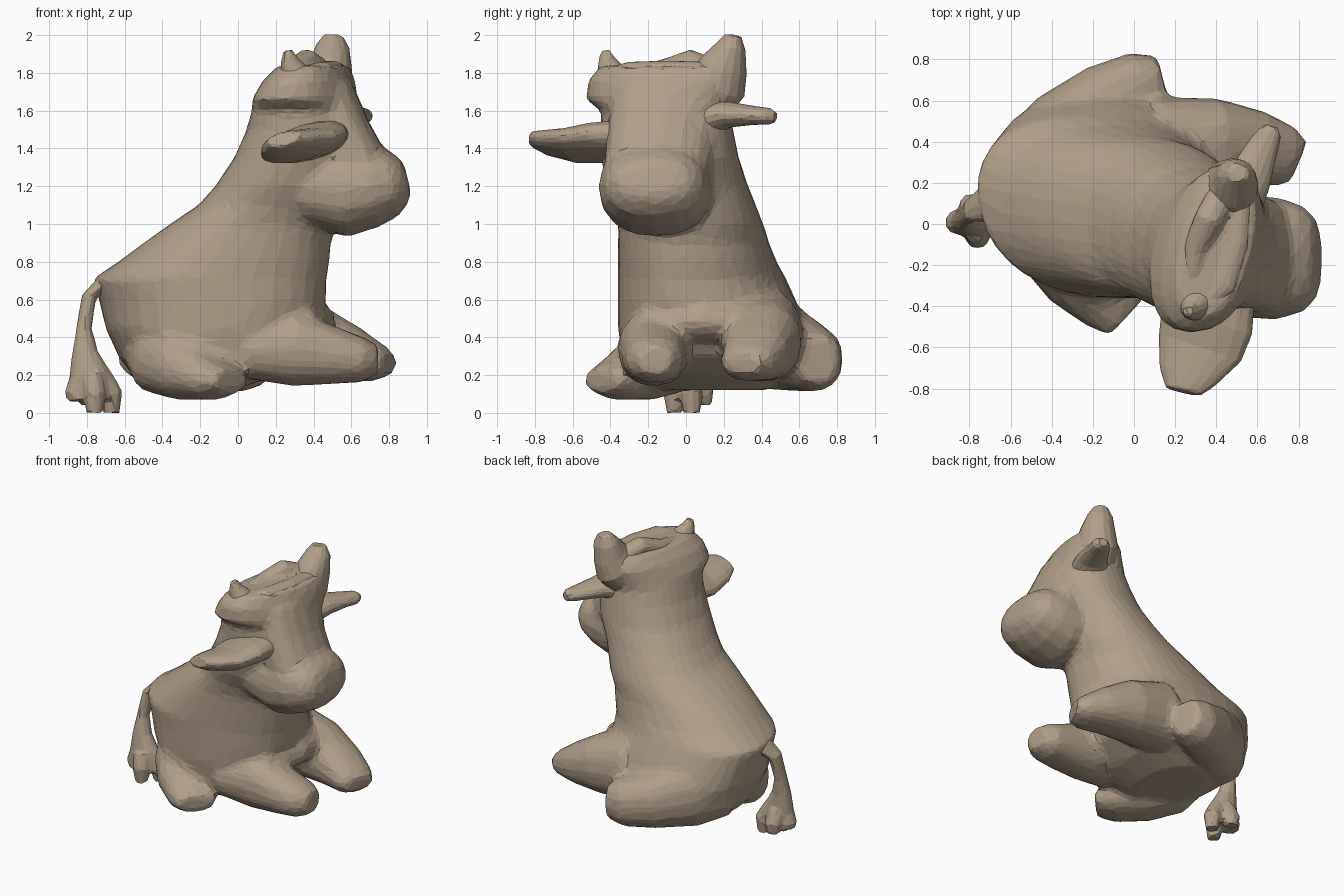
import bpy, bmesh
from math import cos, sin, pi
from mathutils import Vector

hide = bpy.data.materials.new("brown_hide")
hide.diffuse_color = (0.44, 0.345, 0.25, 1)


def loft(name, rings, n=20, power=1.0):
    """Closed skin through rings given as (centre, half axis u, half axis v)."""
    bm = bmesh.new()
    loops = []
    for c, u, v in rings:
        loop = []
        for i in range(n):
            a, b = cos(2 * pi * i / n), sin(2 * pi * i / n)
            a = abs(a) ** power * (1 if a > 0 else -1)
            b = abs(b) ** power * (1 if b > 0 else -1)
            loop.append(bm.verts.new(c + u * a + v * b))
        loops.append(loop)
    for p, q in zip(loops, loops[1:]):
        for i in range(n):
            j = (i + 1) % n
            bm.faces.new((p[i], p[j], q[j], q[i]))
    bm.faces.new(loops[0][::-1])
    bm.faces.new(loops[-1])
    bmesh.ops.recalc_face_normals(bm, faces=bm.faces)
    me = bpy.data.meshes.new(name)
    bm.to_mesh(me)
    bm.free()
    ob = bpy.data.objects.new(name, me)
    bpy.context.collection.objects.link(ob)
    return ob


def tube(name, path, up=(0, 0, 1), roll=0.0, power=1.0):
    """Swept tube; each path point is x, y, z, half width, half height."""
    pts = [Vector(p[:3]) for p in path]
    rings = []
    for i, p in enumerate(path):
        d = (pts[min(i + 1, len(pts) - 1)] - pts[max(i - 1, 0)]).normalized()
        side = Vector(up).cross(d).normalized()
        top = d.cross(side)
        u = side * cos(roll) + top * sin(roll)
        v = top * cos(roll) - side * sin(roll)
        rings.append((pts[i], u * p[3], v * p[4]))
    return loft(name, rings, 16, power)


def keep_largest_shell(me):
    """Drop stray inner shells left by the remesh."""
    bm = bmesh.new()
    bm.from_mesh(me)
    left, shells = set(bm.verts), []
    while left:
        stack = [left.pop()]
        shell = list(stack)
        while stack:
            for e in stack.pop().link_edges:
                for w in e.verts:
                    if w in left:
                        left.remove(w)
                        stack.append(w)
                        shell.append(w)
        shells.append(shell)
    shells.sort(key=len)
    bmesh.ops.delete(bm, geom=[v for s in shells[:-1] for v in s], context='VERTS')
    bm.to_mesh(me)
    bm.free()


def fuse(name, parts, voxel, smooth, faces):
    """Melt parts into one faceted, clay-like skin."""
    bpy.ops.object.select_all(action='DESELECT')
    for p in parts:
        p.select_set(True)
    ob = parts[0]
    bpy.context.view_layer.objects.active = ob
    if len(parts) > 1:
        bpy.ops.object.join()
    ob.name = ob.data.name = name
    m = ob.modifiers.new("melt", 'REMESH')
    m.mode, m.voxel_size = 'VOXEL', voxel
    bpy.ops.object.modifier_apply(modifier=m.name)
    keep_largest_shell(ob.data)
    m = ob.modifiers.new("soften", 'SMOOTH')
    m.factor, m.iterations = 0.5, smooth
    bpy.ops.object.modifier_apply(modifier=m.name)
    m = ob.modifiers.new("facets", 'DECIMATE')
    m.ratio = min(1.0, faces / (2 * len(ob.data.polygons)))
    bpy.ops.object.modifier_apply(modifier=m.name)
    ob.data.shade_flat()
    ob.data.materials.clear()
    ob.data.materials.append(hide)
    return ob


# Torso, neck and skull: z, x min, x max, y min, y max, plan skew
sections = [
    (0.12, -0.40, -0.02, -0.18, 0.42, 0), (0.19, -0.55, 0.18, -0.27, 0.57, -0.05),
    (0.30, -0.63, 0.34, -0.34, 0.65, -0.1), (0.45, -0.70, 0.43, -0.36, 0.64, -0.1),
    (0.60, -0.73, 0.46, -0.36, 0.58, -0.15), (0.71, -0.76, 0.46, -0.36, 0.53, -0.18),
    (0.80, -0.63, 0.48, -0.36, 0.48, -0.12), (0.90, -0.50, 0.49, -0.36, 0.44, -0.08),
    (1.00, -0.36, 0.52, -0.36, 0.41, 0), (1.10, -0.21, 0.55, -0.38, 0.37, 0),
    (1.20, -0.12, 0.59, -0.42, 0.33, 0), (1.35, -0.02, 0.66, -0.45, 0.28, 0.05),
    (1.50, 0.05, 0.66, -0.45, 0.25, 0.10), (1.60, 0.08, 0.64, -0.45, 0.23, 0.15),
    (1.66, 0.09, 0.62, -0.53, 0.25, 0.20), (1.76, 0.15, 0.60, -0.52, 0.29, 0.20),
    (1.84, 0.23, 0.57, -0.45, 0.25, 0.20)]
rings = []
for z, x0, x1, y0, y1, skew in sections:
    hy = (y1 - y0) / 2
    rings.append((Vector(((x0 + x1) / 2, (y0 + y1) / 2, z)),
                  Vector(((x1 - x0) / 2, 0, 0)), Vector((skew * hy, hy, 0))))
parts = [loft("torso", rings, 32, 0.88)]

# Broad muzzle blending into the bridge of the nose
parts.append(tube("muzzle", [
    (0.22, -0.12, 1.22, 0.25, 0.16), (0.42, -0.14, 1.20, 0.29, 0.22),
    (0.58, -0.16, 1.18, 0.30, 0.25), (0.71, -0.17, 1.20, 0.295, 0.22),
    (0.82, -0.17, 1.22, 0.26, 0.18), (0.88, -0.17, 1.23, 0.20, 0.12),
    (0.90, -0.17, 1.235, 0.12, 0.07)], power=0.88))
parts.append(tube("nose", [(0.46, -0.11, 1.68, 0.28, 0.16), (0.54, -0.13, 1.47, 0.29, 0.17),
                           (0.64, -0.16, 1.25, 0.28, 0.19)], up=(1, 0, 0), power=0.9))

# Four legs spread out from the sitting body
legs = {
    "front_leg_near": [(-0.10, -0.20, 0.35, 0.10, 0.08), (0.05, -0.20, 0.33, 0.16, 0.15),
                       (0.30, -0.17, 0.34, 0.19, 0.20), (0.52, -0.17, 0.30, 0.17, 0.15),
                       (0.66, -0.165, 0.28, 0.15, 0.12), (0.74, -0.16, 0.28, 0.09, 0.08)],
    "front_leg_far": [(0.10, 0.40, 0.42, 0.22, 0.25), (0.40, 0.40, 0.37, 0.21, 0.21),
                      (0.60, 0.37, 0.31, 0.18, 0.15), (0.74, 0.325, 0.265, 0.15, 0.10),
                      (0.80, 0.30, 0.26, 0.11, 0.06)],
    "hind_leg_far": [(-0.50, 0.28, 0.42, 0.20, 0.24), (-0.34, 0.45, 0.37, 0.21, 0.25),
                     (-0.13, 0.60, 0.31, 0.19, 0.20), (0.04, 0.685, 0.28, 0.16, 0.17),
                     (0.14, 0.71, 0.28, 0.11, 0.13)],
    "hind_leg_near": [(-0.55, 0.08, 0.36, 0.08, 0.10), (-0.42, -0.08, 0.30, 0.18, 0.20),
                      (-0.27, -0.23, 0.23, 0.20, 0.17), (-0.12, -0.37, 0.175, 0.17, 0.11),
                      (-0.035, -0.45, 0.17, 0.13, 0.065)],
}
for name, path in legs.items():
    parts.append(tube(name, path, power=0.9))

# Near hip, and the lap bulge joining the front legs to the chest
parts.append(tube("hip", [(-0.52, -0.10, 0.38, 0.08, 0.12), (-0.36, -0.13, 0.34, 0.20, 0.24),
                          (-0.18, -0.16, 0.32, 0.21, 0.21), (0.00, -0.18, 0.30, 0.16, 0.14)]))
parts.append(tube("lap", [(0.26, -0.22, 0.46, 0.16, 0.12), (0.30, 0.10, 0.49, 0.22, 0.13),
                          (0.30, 0.42, 0.47, 0.18, 0.12)]))
fuse("body", parts, 0.021, 10, 3200)

# Horns: a tall blunt one and a short one
fuse("horn_far", [tube("horn", [
    (0.43, 0.10, 1.62, 0.15, 0.13), (0.47, 0.165, 1.74, 0.14, 0.16),
    (0.49, 0.20, 1.84, 0.115, 0.13), (0.50, 0.24, 1.94, 0.09, 0.08),
    (0.505, 0.25, 2.00, 0.05, 0.045)], up=(0, 1, 0))], 0.014, 3, 240)
fuse("horn_near", [tube("horn", [
    (0.33, -0.37, 1.70, 0.13, 0.12), (0.30, -0.395, 1.80, 0.08, 0.08),
    (0.27, -0.42, 1.87, 0.045, 0.045), (0.265, -0.425, 1.92, 0.025, 0.025)],
    up=(0, 1, 0))], 0.012, 3, 140)

# Ears, flattened and drooping
fuse("ear_near", [tube("ear", [
    (0.43, -0.30, 1.45, 0.18, 0.10), (0.36, -0.45, 1.43, 0.24, 0.095),
    (0.32, -0.60, 1.415, 0.22, 0.08), (0.26, -0.74, 1.43, 0.15, 0.06),
    (0.24, -0.815, 1.45, 0.09, 0.04)], roll=0.25)], 0.013, 3, 420)
fuse("ear_far", [tube("ear", [
    (0.48, 0.08, 1.55, 0.14, 0.11), (0.56, 0.22, 1.58, 0.11, 0.07),
    (0.62, 0.36, 1.575, 0.08, 0.05), (0.66, 0.44, 1.57, 0.06, 0.045),
    (0.67, 0.475, 1.565, 0.035, 0.03)])], 0.012, 3, 240)

# Forelock: curled locks on the crown and a fringe at the back
locks = [
    [(0.44, 0.15, 1.80, 0.08, 0.07), (0.36, 0.02, 1.865, 0.07, 0.06),
     (0.30, -0.12, 1.82, 0.06, 0.05), (0.28, -0.28, 1.80, 0.04, 0.04)],
    [(0.52, 0.12, 1.80, 0.06, 0.06), (0.50, -0.10, 1.82, 0.06, 0.045),
     (0.44, -0.30, 1.82, 0.06, 0.04), (0.34, -0.40, 1.80, 0.04, 0.03)],
    [(0.27, 0.12, 1.70, 0.05, 0.05), (0.17, -0.04, 1.69, 0.06, 0.05),
     (0.17, -0.25, 1.67, 0.06, 0.05), (0.27, -0.42, 1.66, 0.06, 0.04)],
    [(0.42, 0.05, 1.80, 0.10, 0.05), (0.36, -0.30, 1.80, 0.10, 0.04)],
]
fuse("forelock", [tube("lock", path) for path in locks], 0.014, 4, 520)

# Tail with a flared, split tuft
tail = tube("tail", [
    (-0.62, 0.10, 0.64, 0.07, 0.10), (-0.73, 0.10, 0.675, 0.045, 0.09),
    (-0.79, 0.07, 0.61, 0.04, 0.06), (-0.815, 0.04, 0.45, 0.04, 0.05),
    (-0.81, 0.02, 0.32, 0.07, 0.06), (-0.785, 0.01, 0.20, 0.11, 0.075),
    (-0.775, 0.01, 0.07, 0.13, 0.08)], up=(0, 1, 0))
tufts = [tube("tuft", [((x - 0.79) / 2, y / 2, 0.20, 0.06, 0.055),
                       (x, y, 0.10, 0.06, 0.06), (x, y, z, 0.045, 0.045)], up=(0, 1, 0))
         for x, y, z in [(-0.86, 0.01, 0.06), (-0.79, 0.09, 0.04),
                         (-0.76, -0.06, 0.0), (-0.67, 0.03, 0.0)]]
fuse("tail", [tail] + tufts, 0.014, 3, 480)
